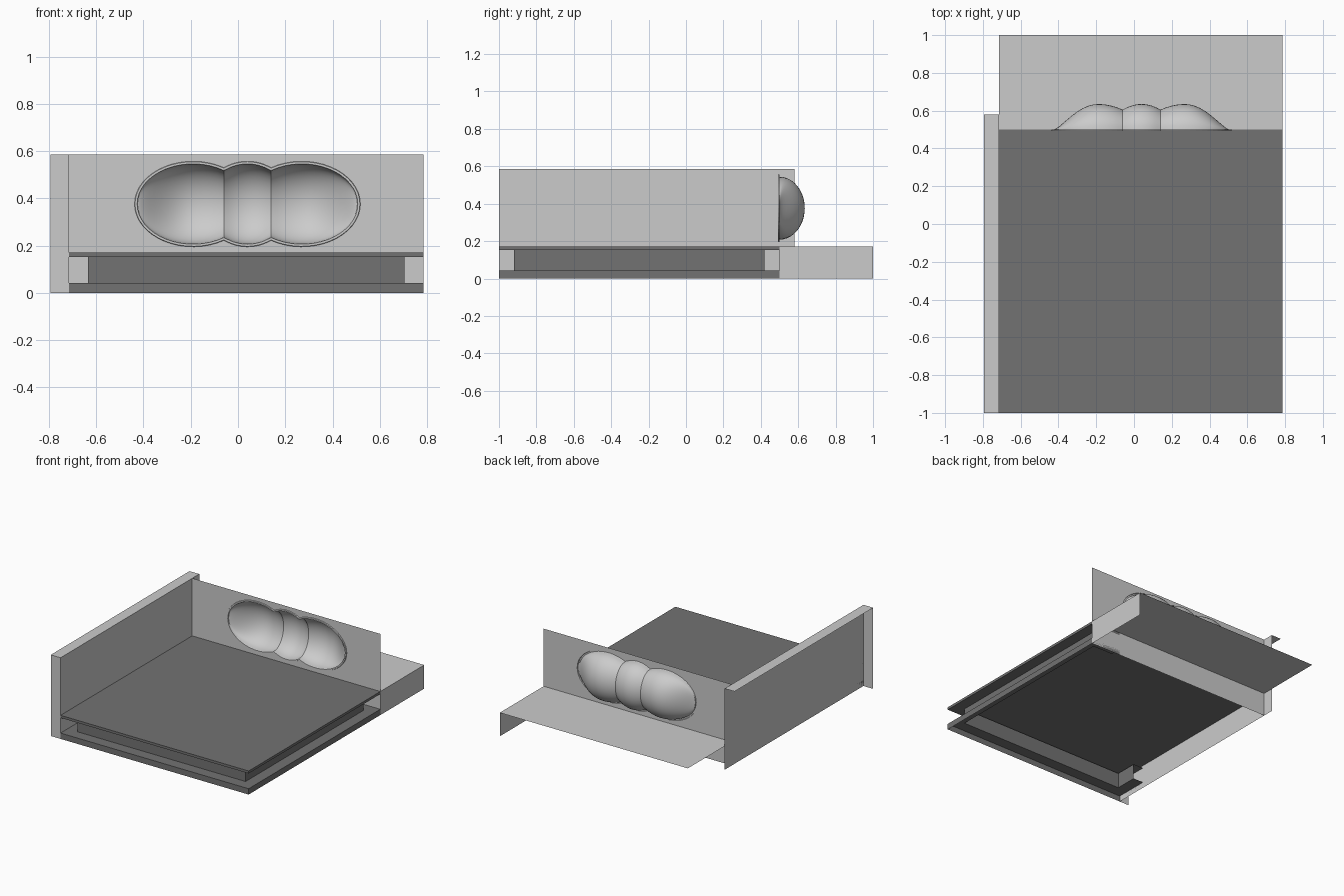
import bpy, bmesh
from math import cos, sin, acos, pi, sqrt

if "Cube" in bpy.data.objects:
    bpy.data.objects.remove(bpy.data.objects["Cube"])

XL, XR = -0.715, 0.785          # inner left wall / right edge
YF, YB, YE = -1.0, 0.5, 1.0     # front, back panel, ledge end
ZC, ZT, ZS = 0.376, 0.585, 0.17 # niche centre, wall top, counter height
MX = 0.04                       # niche mirror line

dark = bpy.data.materials.new("dark_grey")
dark.diffuse_color = (0.17, 0.17, 0.17, 1)
dark.use_nodes = True
dark.node_tree.nodes["Principled BSDF"].inputs["Base Color"].default_value = dark.diffuse_color


def make(name, verts, faces, mat=None, smooth=False):
    bm = bmesh.new()
    vs = [bm.verts.new(v) for v in verts]
    for f in faces:
        bm.faces.new([vs[i] for i in f])
    bmesh.ops.remove_doubles(bm, verts=bm.verts, dist=1e-5)
    bmesh.ops.recalc_face_normals(bm, faces=bm.faces)
    me = bpy.data.meshes.new(name)
    bm.to_mesh(me)
    bm.free()
    ob = bpy.data.objects.new(name, me)
    bpy.context.collection.objects.link(ob)
    if mat:
        me.materials.append(mat)
    if smooth:
        bpy.context.view_layer.objects.active = ob
        ob.select_set(True)
        bpy.ops.object.shade_smooth_by_angle(angle=0.6)
        ob.select_set(False)
    return ob


def loft(name, rows, mat=None, smooth=False):
    n = len(rows[0])
    faces = [(i * n + j, i * n + j + 1, (i + 1) * n + j + 1, (i + 1) * n + j)
             for i in range(len(rows) - 1) for j in range(n - 1)]
    return make(name, [p for r in rows for p in r], faces, mat, smooth)


def outline(o):
    """Half outline of three merged ovals, grown by o: list of (x, half height)."""
    a, b, am = 0.235 + o, 0.168 + o, 0.176 + o
    end = acos(-0.13 / a)
    half = [(-0.19 - a * cos(end * i / 16), b * sin(end * i / 16)) for i in range(17)]
    half += [(MX - 0.1 + 0.1 * i / 6, b * sqrt(1 - ((0.1 - 0.1 * i / 6) / am) ** 2))
             for i in range(1, 7)]
    return half + [(2 * MX - x, w) for x, w in half[-2::-1]]


def depth(x):
    """Niche depth along x."""
    d = abs(x - MX)
    if d < 0.1:
        return 0.135 - 0.03 * (d / 0.1) ** 2
    d -= 0.23
    if d < 0:
        return 0.135 - 0.03 * (d / 0.13) ** 2
    return 0.135 * max(0, 1 - (d / 0.235) ** 2) ** 1.4


# niche bulging out behind the back panel
loft("niche_bowl", [[(x, YB + depth(x) * cos(p), ZC + w * sin(p))
                     for p in (pi * (k / 20 - 0.5) for k in range(21))]
                    for x, w in outline(0)], smooth=True)


# raised lip around the niche opening
def ring(o, y):
    ol = outline(o)
    return [(x, y, ZC + w) for x, w in ol] + [(x, y, ZC - w) for x, w in ol[::-1]]


loft("niche_lip", [ring(0.013, YB), ring(0.011, YB - 0.007), ring(0.002, YB - 0.007),
                   ring(0, YB)])

# back panel around the opening, in columns above and below it
ol = outline(0.013)
ol = [(XL, 0)] + ol + [(XR, 0)]
verts, faces = [], []
for s, edge in ((1, ZT), (-1, 0)):
    base = len(verts)
    for x, w in ol:
        verts += [(x, YB, ZC + s * w), (x, YB, edge)]
    for i in range(len(ol) - 1):
        k = base + 2 * i
        faces.append((k, k + 1, k + 3, k + 2))
make("back_panel", verts, faces)

# left wall: inner face, top cap and front end
W = XL - 0.078
make("left_wall",
     [(XL, YF, 0), (XL, 0.58, 0), (XL, 0.58, ZT), (XL, YF, ZT),
      (W, YF, 0), (W, YF, ZT), (W, 0.58, ZT)],
     [(0, 1, 2, 3), (3, 2, 6, 5), (0, 3, 5, 4)])

# rear ledge: top and right side
make("rear_ledge",
     [(XL, YB, ZS), (XR, YB, ZS), (XR, YE, ZS), (XL, YE, ZS), (XR, YB, 0), (XR, YE, 0)],
     [(0, 1, 2, 3), (1, 4, 5, 2)])

# counter top
make("counter_top", [(XL, YF, ZS), (XR, YF, ZS), (XR, YB, ZS), (XL, YB, ZS)],
     [(0, 1, 2, 3)], dark)

# recessed counter base: profile (inset, height) swept round the open sides
profile = [(0, 0), (0, 0.042), (0.08, 0.042), (0.08, 0.152), (0, 0.152), (0, ZS)]
path = [(XR - 0.24, YB, 0, -1), (XR, YB, -1, -1), (XR, YF, -1, 1),
        (XL, YF, 1, 1), (XL, YF + 0.24, 1, 0)]
loft("counter_base", [[(x + dx * d, y + dy * d, z) for d, z in profile]
                      for x, y, dx, dy in path], dark)
